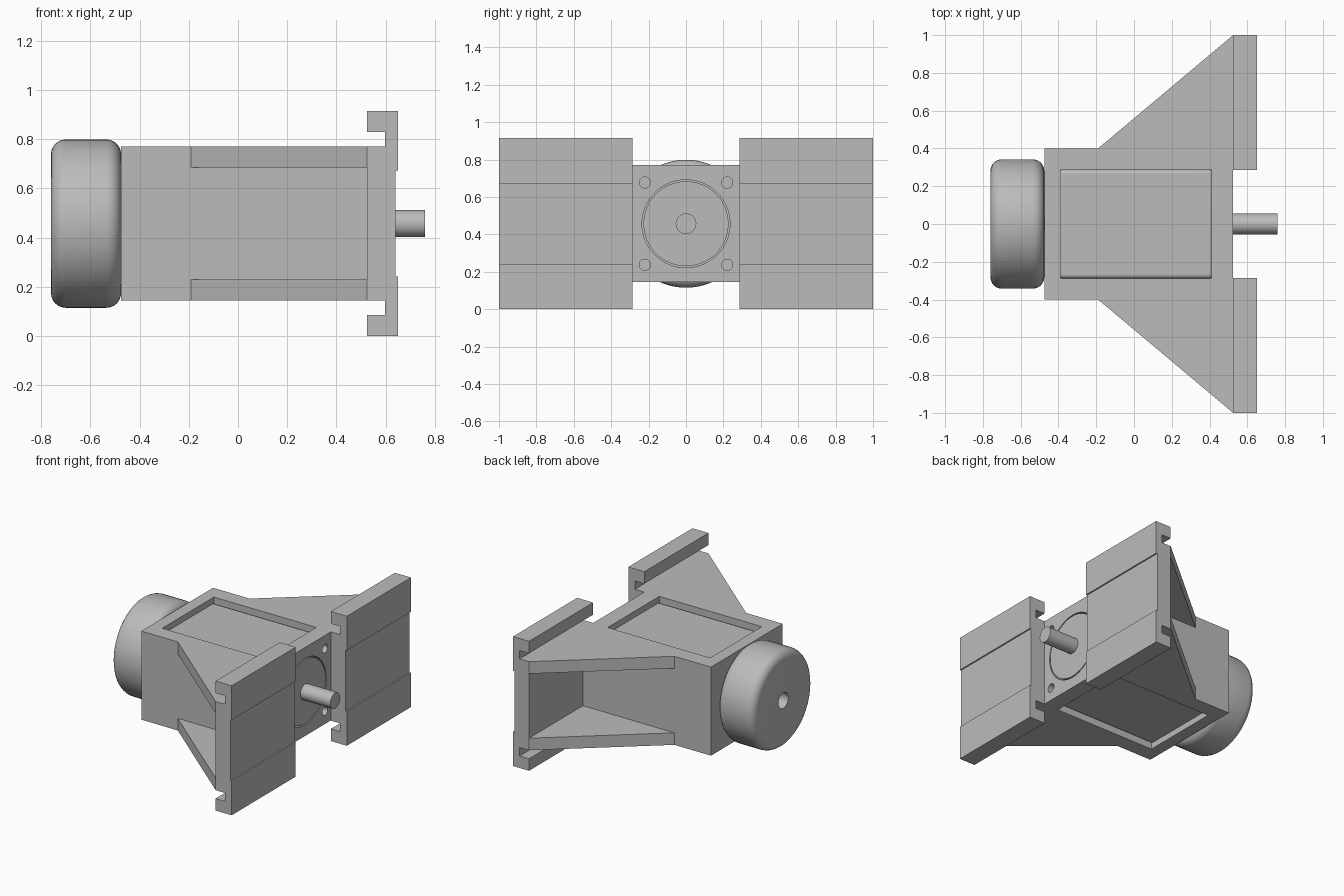
import bpy, bmesh, math
from mathutils import Matrix, Vector

cube = bpy.data.objects.get("Cube")
if cube:
    bpy.data.objects.remove(cube, do_unlink=True)

MID = 0.457      # height of the shaft axis
FACE = 0.525     # x of the body's mounting face

grey = bpy.data.materials.new("plain grey")
grey.use_nodes = True
colour = (0.5, 0.5, 0.5, 1)
grey.diffuse_color = colour
grey.node_tree.nodes["Principled BSDF"].inputs["Base Color"].default_value = colour


def finish(name, bm):
    bmesh.ops.recalc_face_normals(bm, faces=bm.faces)
    mesh = bpy.data.meshes.new(name)
    bm.to_mesh(mesh)
    bm.free()
    mesh.materials.append(grey)
    obj = bpy.data.objects.new(name, mesh)
    bpy.context.collection.objects.link(obj)
    return obj


def box(name, lo, hi):
    bm = bmesh.new()
    bmesh.ops.create_cube(bm, size=1)
    lo, hi = Vector(lo), Vector(hi)
    for v in bm.verts:
        v.co = (lo + hi) / 2 + v.co * (hi - lo)
    return finish(name, bm)


def prism(name, points, offset):
    """Extrude a flat outline along the offset."""
    bm = bmesh.new()
    face = bm.faces.new([bm.verts.new(p) for p in points])
    new = bmesh.ops.extrude_face_region(bm, geom=[face])["geom"]
    bmesh.ops.translate(bm, vec=offset, verts=[g for g in new if isinstance(g, bmesh.types.BMVert)])
    return finish(name, bm)


def lathe(name, profile, y=0, z=MID, steps=48):
    """Spin (x, radius) points about an axis along x; end points lie on it."""
    bm = bmesh.new()
    verts = [bm.verts.new((x, r, 0)) for x, r in profile]
    edges = [bm.edges.new(pair) for pair in zip(verts, verts[1:])]
    bmesh.ops.spin(bm, geom=verts + edges, cent=(0, 0, 0), axis=(1, 0, 0),
                   angle=math.tau, steps=steps, use_duplicate=False)
    bmesh.ops.remove_doubles(bm, verts=bm.verts, dist=1e-5)
    bmesh.ops.translate(bm, vec=(0, y, z), verts=bm.verts)
    return finish(name, bm)


def rod(name, x0, x1, r, y=0, z=MID, steps=48):
    return lathe(name, [(x0, 0), (x0, r), (x1, r), (x1, 0)], y, z, steps)


def smooth(obj):
    bpy.ops.object.select_all(action="DESELECT")
    obj.select_set(True)
    bpy.context.view_layer.objects.active = obj
    bpy.ops.object.shade_smooth_by_angle(angle=math.radians(35))


def cut(target, cutter):
    mod = target.modifiers.new(cutter.name, "BOOLEAN")
    mod.operation = "DIFFERENCE"
    mod.solver = "EXACT"
    mod.object = cutter
    cutter.hide_render = True
    cutter.hide_set(True)


# Housing with a window through top and bottom, a round bore and screw holes
housing = box("housing", (-0.475, -0.4, 0.145), (FACE, 0.4, 0.77))
cut(housing, box("window_cutter", (-0.39, -0.288, 0), (0.41, 0.288, 1)))
cut(housing, rod("bore_cutter", 0.45, 0.6, 0.235, steps=64))
for y in (-0.22, 0.22):
    for z in (MID - 0.22, MID + 0.22):
        cut(housing, rod("screw_hole_cutter", 0.43, 0.6, 0.03, y, z, 24))

# Motor block seen through the windows, long edges rounded
block = box("motor_block", (-0.4, -0.288, 0.185), (0.42, 0.288, 0.73))
bevel = block.modifiers.new("rounded_edges", "BEVEL")
bevel.width, bevel.segments = 0.02, 4
smooth(block)

# Pilot disc and output shaft
smooth(rod("pilot_disc", 0.44, FACE, 0.227, steps=64))
smooth(rod("output_shaft", 0.5, 0.76, 0.055))

# Rounded rear cap with a blind centre hole
R, E, X0, X1 = 0.342, 0.06, -0.76, -0.475
arc = [math.radians(a) for a in range(0, 91, 15)]
profile = [(X0 + 0.15, 0), (X0 + 0.15, 0.055), (X0, 0.055)]
profile += [(X0 + E - E * math.cos(a), R - E + E * math.sin(a)) for a in arc]
profile += [(X1 - E + E * math.sin(a), R - E + E * math.cos(a)) for a in arc]
profile += [(X1, 0)]
smooth(lathe("rear_cap", profile, steps=64))

# Half of the hooked rail section as (x, height above the axis)
half = [(0.64, 0.215), (0.65, 0.215), (0.65, MID), (FACE, MID),
        (FACE, 0.372), (0.598, 0.372), (0.598, 0.313), (FACE, 0.313)]
section = half + [(x, -h) for x, h in reversed(half)]

for side, s in (("left", 1), ("right", -1)):
    # Hooked mounting plate
    prism(side + "_mounting_plate", [(x, s * 0.285, MID + h) for x, h in section],
          (0, s * 0.715, 0))
    # Triangular gussets, flush with the top and bottom of the housing
    for level, z in (("upper", 0.685), ("lower", 0.145)):
        prism(f"{side}_{level}_gusset",
              [(-0.19, s * 0.4, z), (FACE, s * 0.4, z), (FACE, s, z)], (0, 0, 0.085))
